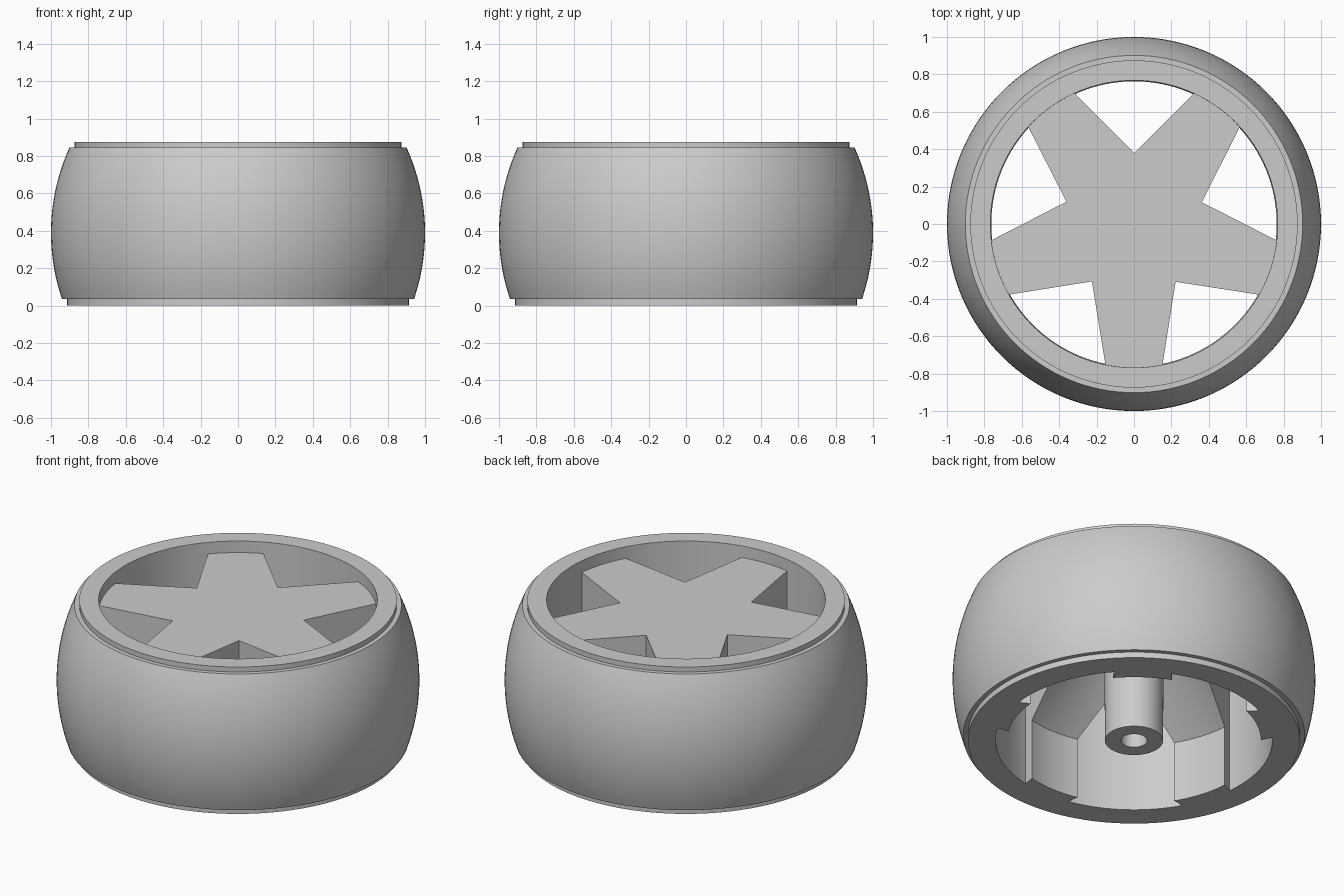
import bpy, bmesh, math
from mathutils import Vector, Matrix

cube = bpy.data.objects.get("Cube")
if cube:
    bpy.data.objects.remove(cube, do_unlink=True)

SEGMENTS = 128
ARMS = 5
HEIGHT = 0.875
FACE_Z = 0.805

grey = bpy.data.materials.new("plain grey")
grey.use_nodes = True
grey.diffuse_color = (0.6, 0.6, 0.6, 1)
grey.node_tree.nodes["Principled BSDF"].inputs["Base Color"].default_value = (0.6, 0.6, 0.6, 1)


def add_object(name, bm):
    bmesh.ops.recalc_face_normals(bm, faces=bm.faces)
    mesh = bpy.data.meshes.new(name)
    bm.to_mesh(mesh)
    bm.free()
    mesh.materials.append(grey)
    obj = bpy.data.objects.new(name, mesh)
    bpy.context.collection.objects.link(obj)
    return obj


def revolve(name, profile, closed):
    """Turn an (r, z) profile around the z axis."""
    bm = bmesh.new()
    rings = []
    for i in range(SEGMENTS):
        a = math.tau * i / SEGMENTS
        rings.append([bm.verts.new((r * math.cos(a), r * math.sin(a), z)) for r, z in profile])
    n = len(profile)
    for i in range(SEGMENTS):
        here, after = rings[i], rings[(i + 1) % SEGMENTS]
        for j in range(n if closed else n - 1):
            k = (j + 1) % n
            bm.faces.new((here[j], after[j], after[k], here[k]))
    bmesh.ops.remove_doubles(bm, verts=bm.verts, dist=1e-5)
    return add_object(name, bm)


def smooth(obj):
    bpy.ops.object.select_all(action='DESELECT')
    obj.select_set(True)
    bpy.context.view_layer.objects.active = obj
    bpy.ops.object.shade_smooth_by_angle(angle=math.radians(25))


# Barrel with a bulged tread and a stepped lip at each end
bulge_r, bulge_z, low, high, steps = 1.1, 0.39, 0.035, 0.845, 20
tread = []
for i in range(steps + 1):
    z = high + (low - high) * i / steps
    tread.append((1 - bulge_r + math.sqrt(bulge_r ** 2 - (z - bulge_z) ** 2), z))
barrel = revolve("wheel_barrel",
                 [(0.768, HEIGHT), (0.875, HEIGHT), (0.875, high)] + tread
                 + [(0.915, low), (0.915, 0), (0.763, 0)], True)
smooth(barrel)

# Hollow web: flat face, conical underside, ribs down the inside wall
spokes = revolve("star_spokes",
                 [(0, FACE_Z), (0.77, FACE_Z), (0.77, 0), (0.7, 0),
                  (0.7, 0.37), (0.25, 0.75), (0, 0.75)], False)

# Star prism that trims the web to five arms
bm = bmesh.new()
outline = []
for i in range(ARMS):
    turn = Matrix.Rotation(math.tau * i / ARMS, 3, 'Z')
    for x, y in ((-0.225, -0.307), (-0.129, -0.9), (0.129, -0.9)):
        outline.append(bm.verts.new(turn @ Vector((x, y, -0.1))))
base = bm.faces.new(outline)
top = bmesh.ops.extrude_face_region(bm, geom=[base])
bmesh.ops.translate(bm, vec=(0, 0, 1.1),
                    verts=[v for v in top["geom"] if isinstance(v, bmesh.types.BMVert)])
cutter = add_object("star_cutter", bm)
cutter.hide_render = True

trim = spokes.modifiers.new("trim", 'BOOLEAN')
trim.operation = 'INTERSECT'
trim.solver = 'EXACT'
trim.object = cutter
bpy.context.view_layer.update()
graph = bpy.context.evaluated_depsgraph_get()
trimmed = bpy.data.meshes.new_from_object(spokes.evaluated_get(graph))
spokes.modifiers.clear()
spokes.data = trimmed
bpy.data.objects.remove(cutter, do_unlink=True)
smooth(spokes)

# Axle tube under the star, with a blind bore
hub = revolve("axle_hub",
              [(0, 0.78), (0.165, 0.78), (0.16, 0), (0.072, 0), (0.072, 0.5), (0, 0.5)], False)
smooth(hub)
